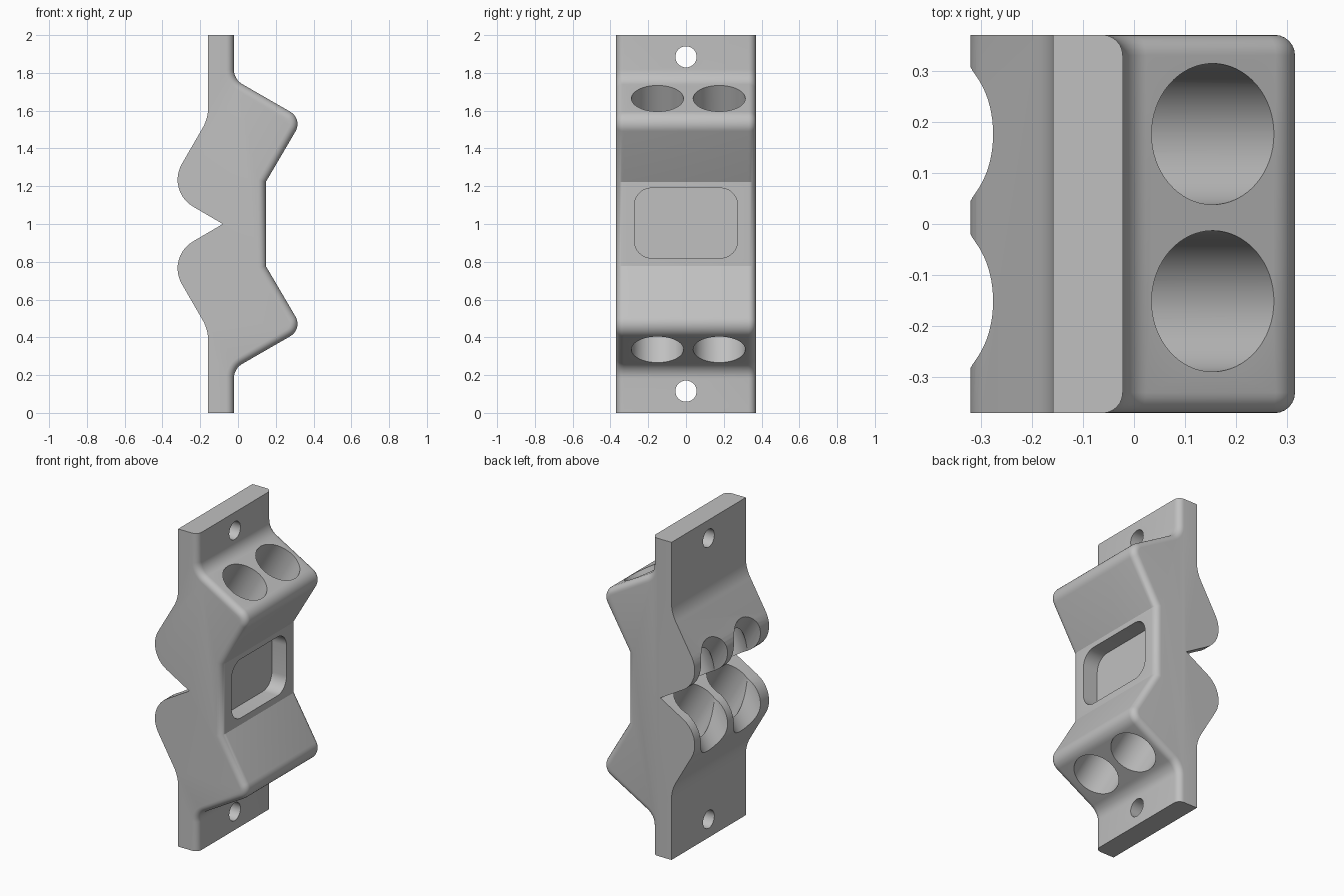
import bpy, bmesh, math
from mathutils import Vector, Matrix

if "Cube" in bpy.data.objects:
    bpy.data.objects.remove(bpy.data.objects["Cube"], do_unlink=True)

grey = bpy.data.materials.new("plain grey")
grey.use_nodes = True
colour = (0.53, 0.53, 0.53, 1)
grey.diffuse_color = colour
grey.node_tree.nodes["Principled BSDF"].inputs["Base Color"].default_value = colour

HALF_WIDTH = 0.37


def rounded(corners, steps=10):
    """Turn (x, z, radius) corners into a closed outline with arcs."""
    points = []
    for i, (x, z, r) in enumerate(corners):
        p = Vector((x, z))
        if not r:
            points.append(p)
            continue
        a = (Vector(corners[i - 1][:2]) - p).normalized()
        b = (Vector(corners[(i + 1) % len(corners)][:2]) - p).normalized()
        half = a.angle(b) / 2
        centre = p + (a + b).normalized() * r / math.sin(half)
        start = p + a * r / math.tan(half) - centre
        end = p + b * r / math.tan(half) - centre
        sweep = start.angle(end)
        for k in range(steps + 1):
            t = k / steps
            points.append(centre + (start * math.sin((1 - t) * sweep)
                                    + end * math.sin(t * sweep)) / math.sin(sweep))
    return points


def make_object(name, bm):
    bmesh.ops.recalc_face_normals(bm, faces=bm.faces)
    mesh = bpy.data.meshes.new(name)
    bm.to_mesh(mesh)
    bm.free()
    mesh.materials.append(grey)
    obj = bpy.data.objects.new(name, mesh)
    bpy.context.collection.objects.link(obj)
    return obj


def prism(outline, vector):
    bm = bmesh.new()
    face = bm.faces.new([bm.verts.new(p) for p in outline])
    new = bmesh.ops.extrude_face_region(bm, geom=[face])["geom"]
    bmesh.ops.translate(bm, vec=vector, verts=[g for g in new if isinstance(g, bmesh.types.BMVert)])
    return bm


def cut(target, cutter):
    cutter.hide_render = True
    mod = target.modifiers.new("cut", "BOOLEAN")
    mod.operation, mod.solver, mod.object = "DIFFERENCE", "EXACT", cutter
    bpy.context.view_layer.objects.active = target
    bpy.ops.object.modifier_apply(modifier=mod.name)
    bpy.data.objects.remove(cutter, do_unlink=True)


def cylinder(name, centre, axis, radius, length):
    bm = bmesh.new()
    turn = Vector(axis).to_track_quat("Z", "Y").to_matrix().to_4x4()
    bmesh.ops.create_cone(bm, cap_ends=True, segments=64, radius1=radius, radius2=radius,
                          depth=length, matrix=Matrix.Translation(centre) @ turn)
    return make_object(name, bm)


# Side profile: lower half of each face, mirrored about mid height
front = [(-0.022, 0, 0), (-0.022, 0.234, 0.09), (0.343, 0.444, 0.075), (0.147, 0.778, 0)]
back = [(-0.158, 0, 0), (-0.158, 0.441, 0.22), (-0.38, 0.825, 0.165)]


def mirrored(part):
    return [(x, 2 - z, r) for x, z, r in reversed(part)]


corners = front + mirrored(front) + mirrored(mirrored(mirrored(back)))[::-1][::-1]
corners = front + mirrored(front) + [(x, 2 - z, r) for x, z, r in back]
corners += [(-0.08, 1, 0)] + back[::-1]
outline = rounded(corners)
front_count = len(rounded(front + mirrored(front)))

# Bracket body with rounded long front edges
bm = prism([(p.x, -HALF_WIDTH, p.y) for p in outline], (0, 2 * HALF_WIDTH, 0))
front_points = [Vector((p.x, p.y)) for p in outline[:front_count]]


def on_front(v):
    return any((Vector((v.co.x, v.co.z)) - p).length < 1e-4 for p in front_points)


edges = [e for e in bm.edges
         if abs(e.verts[0].co.y - e.verts[1].co.y) < 1e-4
         and all(on_front(v) for v in e.verts)]
bmesh.ops.bevel(bm, geom=edges, offset=0.04, offset_type="OFFSET", segments=6,
                profile=0.5, affect="EDGES", clamp_overlap=False)
body = make_object("bracket_body", bm)

# Angled through holes, a pair from each sloping face
for side in (1, -1):
    for y in (0.176, -0.151):
        cut(body, cylinder("angled_hole", (-0.221, y, 1 + 0.015 * side),
                           (0.5, 0, 0.866 * side), 0.138, 2.1))

# Screw holes at both ends
for z in (0.115, 1.885):
    cut(body, cylinder("screw_hole", (-0.1, 0, z), (1, 0, 0), 0.056, 0.6))

# Rounded pocket in the middle face
w, low, high, r = 0.273, 0.82, 1.19, 0.09
window = rounded([(-w, low, r), (w, low, r), (w, high, r), (-w, high, r)])
cut(body, make_object("pocket", prism([(0.045, p.x, p.y) for p in window], (0.3, 0, 0))))

bpy.ops.object.select_all(action="DESELECT")
body.select_set(True)
bpy.context.view_layer.objects.active = body
bpy.ops.object.shade_smooth_by_angle(angle=math.radians(25))
